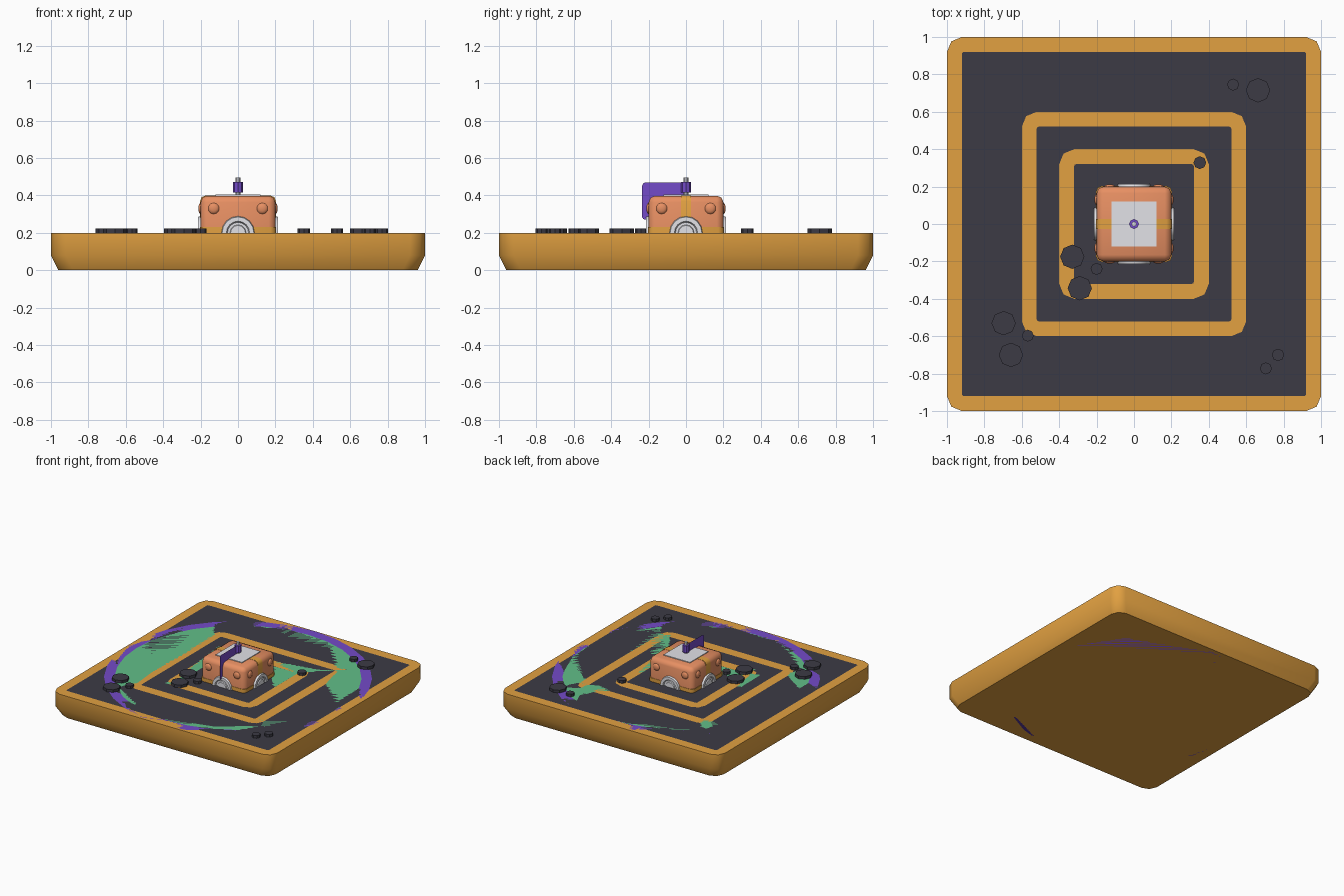
import bpy, bmesh, math
from mathutils import Matrix, Vector

if "Cube" in bpy.data.objects:
    bpy.data.objects.remove(bpy.data.objects["Cube"])


def mat(name, rgb):
    m = bpy.data.materials.new(name)
    m.diffuse_color = (*rgb, 1)
    m.use_nodes = True
    m.node_tree.nodes["Principled BSDF"].inputs["Base Color"].default_value = m.diffuse_color
    return m


GOLD = mat("gold", (0.76, 0.355, 0.053))
DARK = mat("charcoal", (0.045, 0.044, 0.06))
GREEN = mat("green", (0.12, 0.52, 0.25))
PURPLE = mat("purple", (0.175, 0.07, 0.58))
ORANGE = mat("orange", (0.84, 0.29, 0.13))
GREY = mat("pale grey", (0.8, 0.8, 0.84))


def finish(bm, name, mats, smooth=True):
    me = bpy.data.meshes.new(name)
    bm.normal_update()
    bm.to_mesh(me)
    bm.free()
    for m in mats:
        me.materials.append(m)
    ob = bpy.data.objects.new(name, me)
    bpy.context.collection.objects.link(ob)
    if smooth:
        bpy.ops.object.select_all(action='DESELECT')
        ob.select_set(True)
        bpy.context.view_layer.objects.active = ob
        bpy.ops.object.shade_smooth_by_angle(angle=math.radians(50))
    return ob


def stack(name, loops, inds, mats):
    """Skin closed loops from bottom to top; inds gives a material per band and the last for the cap."""
    bm = bmesh.new()
    rings = [[bm.verts.new(p) for p in lp] for lp in loops]
    bm.faces.new(rings[0][::-1])
    n = len(rings[0])
    for a, b, k in zip(rings, rings[1:], inds):
        for i in range(n):
            j = (i + 1) % n
            bm.faces.new((a[i], a[j], b[j], b[i])).material_index = k
    bm.faces.new(rings[-1]).material_index = inds[-1]
    return finish(bm, name, mats)


def square(h, r, z):
    pts = []
    for q in range(4):
        a0 = q * math.pi / 2
        c = Matrix.Rotation(a0, 2) @ Vector((h - r, h - r))
        for k in range(3):
            a = a0 + k * math.pi / 4
            pts.append((c.x + r * math.cos(a), c.y + r * math.sin(a), z))
    return pts


def circle(r, z, n=32):
    return [(r * math.cos(2 * math.pi * i / n), r * math.sin(2 * math.pi * i / n), z) for i in range(n)]


def box(name, size, loc, m, bevel=0.0, axis=None):
    """Box with all edges bevelled, or only the edges along one axis."""
    bm = bmesh.new()
    bmesh.ops.create_cube(bm, size=1)
    bmesh.ops.scale(bm, vec=size, verts=bm.verts)
    if bevel:
        edges = [e for e in bm.edges
                 if axis is None or abs(e.verts[0].co[axis] - e.verts[1].co[axis]) > 1e-4]
        bmesh.ops.bevel(bm, geom=edges, offset=bevel, segments=2, profile=0.5, affect='EDGES')
    bmesh.ops.translate(bm, vec=loc, verts=bm.verts)
    return finish(bm, name, [m])


def cylinder(name, r, z0, z1, x, y, m, n=8):
    bm = bmesh.new()
    bmesh.ops.create_cone(bm, cap_ends=True, segments=n, radius1=r, radius2=r, depth=z1 - z0,
                          matrix=Matrix.Translation((x, y, (z0 + z1) / 2)))
    return finish(bm, name, [m], False)


# square platform with nested gold frames on the dark top
T = 0.2
stack("base_square",
      [square(0.96, 0.08, 0), square(1, 0.08, 0.08), square(1, 0.08, T), square(0.92, 0.01, T),
       square(0.6, 0.08, T), square(0.52, 0.01, T), square(0.4, 0.08, T), square(0.32, 0.01, T)],
      [0, 0, 0, 1, 0, 1, 0, 1], [GOLD, DARK])

# round platform sharing the same top and bottom planes
stack("round_platform",
      [circle(0.93, 0), circle(0.998, 0.08), circle(0.998, T), circle(0.92, T)],
      [0, 0, 0, 1], [PURPLE, GREEN])

# pebbles
for x, y, r in [(.53, .745, .032), (.663, .715, .065), (.352, .328, .034), (-.33, -.175, .065),
                (-.2, -.24, .032), (-.29, -.343, .065), (-.697, -.53, .065), (-.568, -.597, .032),
                (-.658, -.7, .065), (.77, -.7, .033), (.705, -.772, .032)]:
    cylinder("pebble", r, 0.19, 0.222, x, y, DARK)

# crate body with gold bands, half sunk into the platform
C = (0, 0, 0.2)
box("crate_body", (0.4, 0.4, 0.396), C, ORANGE, 0.035)
box("band_over_top", (0.406, 0.056, 0.3985), C, GOLD, 0.03, 1)
box("band_around_middle", (0.406, 0.406, 0.06), C, GOLD, 0.03, 2)
box("top_plate", (0.24, 0.24, 0.009), (0, 0, 0.3995), GREY)
box("bottom_plate", (0.24, 0.24, 0.009), (0, 0, 0.0045), GREY)

# ring, hub and bolts on each of the four sides
for q in range(4):
    turn = Matrix.Translation(C) @ Matrix.Rotation(q * math.pi / 2, 4, 'Z')
    out = turn @ Matrix.Translation((0, -0.2, 0)) @ Matrix.Rotation(math.pi / 2, 4, 'X')
    ring = stack("side_ring", [circle(0.09, -0.005, 16), circle(0.085, 0.015, 16),
                               circle(0.062, 0.015, 16), circle(0.056, 0.004, 16)],
                 [0, 0, 0, 0], [GREY])
    hub = stack("side_hub", [circle(0.045, 0, 12), circle(0.04, 0.012, 12)], [0, 0], [GREY])
    ring.data.transform(out)
    hub.data.transform(out)
    bm = bmesh.new()
    for s in (-1, 1):
        bmesh.ops.create_uvsphere(bm, u_segments=10, v_segments=6, radius=0.03,
                                  matrix=out @ Matrix.Translation((s * 0.13, 0.13, 0))
                                  @ Matrix.Diagonal((1, 1, 0.4, 1)))
    finish(bm, "side_bolts", [ORANGE])

# flag pole, sleeve and sheet flag hanging over the front
cylinder("flag_pole", 0.013, 0.39, 0.495, 0, 0, GREY)
cylinder("flag_sleeve", 0.026, 0.415, 0.472, 0, 0, PURPLE)
bm = bmesh.new()
prof = [(0, 0.27), (0, 0.47), (-0.215, 0.47), (-0.229, 0.464), (-0.235, 0.45),
        (-0.235, 0.285), (-0.229, 0.274), (-0.215, 0.27)]
bm.faces.new([bm.verts.new((0, y, z)) for y, z in prof])
finish(bm, "flag", [PURPLE], False)
